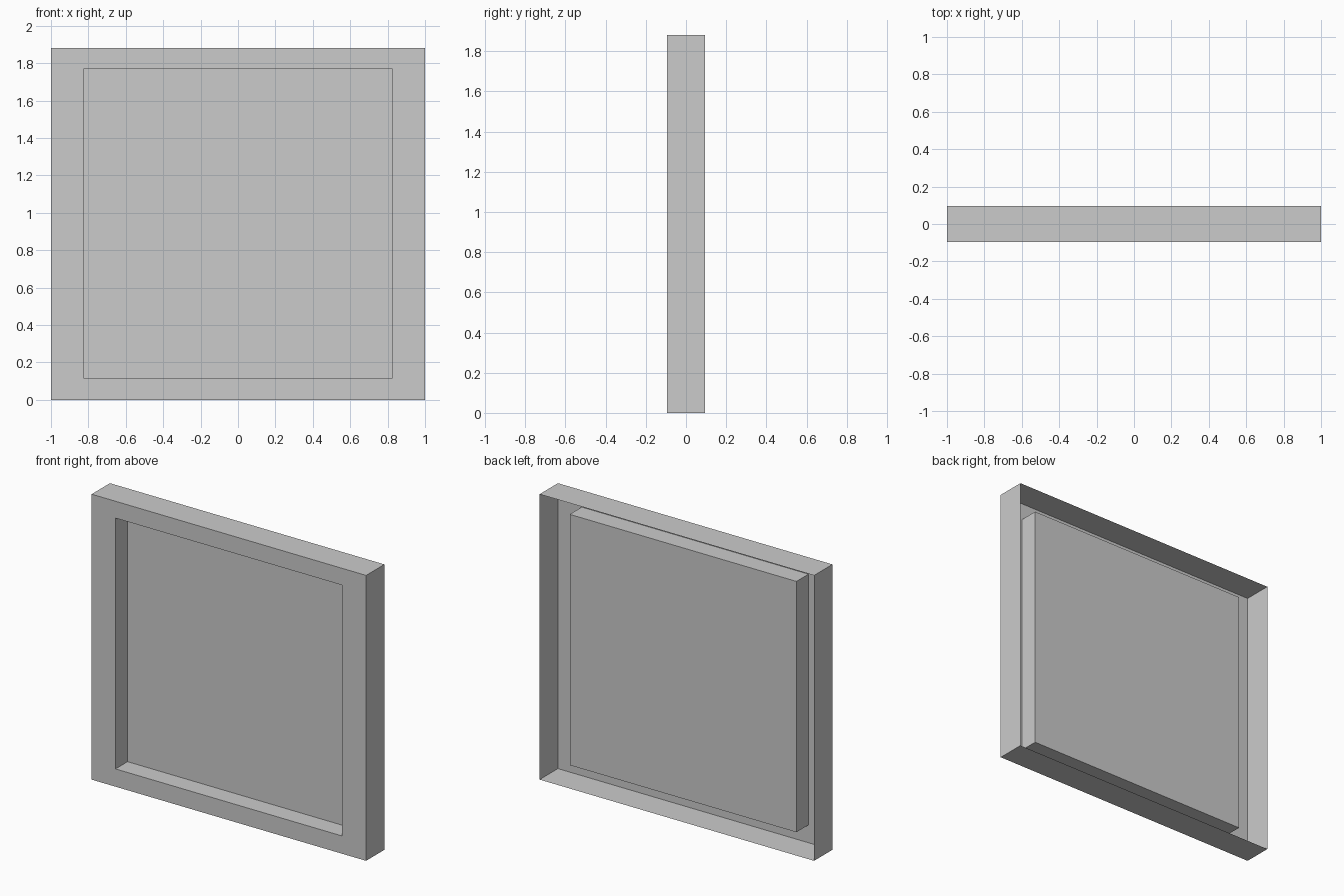
import bpy
import bmesh

if "Cube" in bpy.data.objects:
    bpy.data.objects.remove(bpy.data.objects["Cube"])

D = 0.095          # half depth
H = 1.88           # height
OUTER = (1.0, 0.0, H)             # half width, bottom, top
INNER = (0.826, 0.117, 1.769)
PANEL_Y = 0.03     # depth position of recessed panel


def loop(bm, size, y):
    """Rectangular ring of vertices, counter-clockwise seen from the front."""
    w, z0, z1 = size
    return [bm.verts.new((x, y, z)) for x, z in ((-w, z0), (w, z0), (w, z1), (-w, z1))]


def bridge(bm, a, b):
    for i in range(4):
        j = (i + 1) % 4
        bm.faces.new((a[i], a[j], b[j], b[i]))


# Single sheet: outer walls, front border, recess walls, recessed panel (open back)
bm = bmesh.new()
rings = [loop(bm, s, y) for s, y in
         ((OUTER, D), (OUTER, -D), (INNER, -D), (INNER, PANEL_Y))]
for a, b in zip(rings, rings[1:]):
    bridge(bm, a, b)
bm.faces.new(rings[-1])

mesh = bpy.data.meshes.new("recessed_frame")
bm.to_mesh(mesh)
bm.free()
bpy.context.collection.objects.link(bpy.data.objects.new("recessed_frame", mesh))
